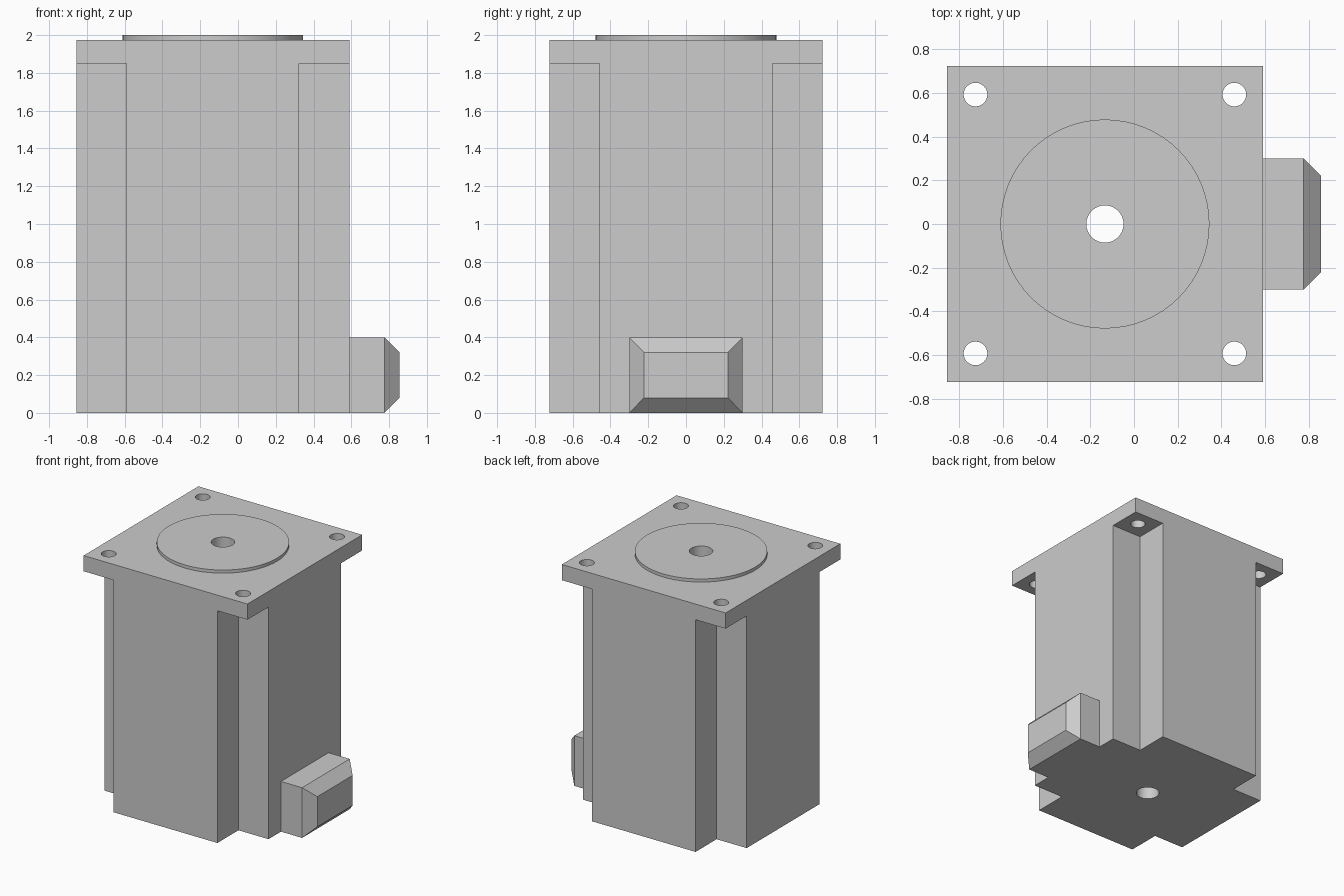
import bpy
import bmesh
from math import radians

cube = bpy.data.objects.get("Cube")
if cube:
    bpy.data.objects.remove(cube, do_unlink=True)

CX = -0.133          # motor axis
HALF = 0.722         # half width of the square housing
CORE = 0.457         # half width between the corner notches
TOP_BODY, TOP_PLATE, TOP = 1.85, 1.975, 2.0
HOLE = 0.592         # bolt hole offset from the axis

grey = bpy.data.materials.new("light grey")
grey.use_nodes = True
colour = (0.604, 0.604, 0.604, 1)
grey.diffuse_color = colour
grey.node_tree.nodes["Principled BSDF"].inputs["Base Color"].default_value = colour


def finish(name, bm):
    bmesh.ops.recalc_face_normals(bm, faces=bm.faces)
    mesh = bpy.data.meshes.new(name)
    bm.to_mesh(mesh)
    bm.free()
    mesh.materials.append(grey)
    obj = bpy.data.objects.new(name, mesh)
    bpy.context.collection.objects.link(obj)
    return obj


def prism(name, outline, z0, z1):
    """Extrude an outline, given around the motor axis, from z0 to z1."""
    bm = bmesh.new()
    face = bm.faces.new([bm.verts.new((CX + x, y, z0)) for x, y in outline])
    ext = bmesh.ops.extrude_face_region(bm, geom=[face])
    top = [v for v in ext["geom"] if isinstance(v, bmesh.types.BMVert)]
    bmesh.ops.translate(bm, verts=top, vec=(0, 0, z1 - z0))
    return finish(name, bm)


def cylinder(name, x, y, radius, z0, z1):
    bpy.ops.mesh.primitive_cylinder_add(vertices=64, radius=radius, depth=z1 - z0,
                                        location=(CX + x, y, (z0 + z1) / 2))
    obj = bpy.context.object
    obj.name = name
    obj.data.materials.append(grey)
    return obj


def select(obj):
    bpy.ops.object.select_all(action='DESELECT')
    obj.select_set(True)
    bpy.context.view_layer.objects.active = obj


def drill(obj, x, y, radius):
    cutter = cylinder("hole_cutter", x, y, radius, -0.2, TOP + 0.2)
    cutter.hide_render = True
    mod = obj.modifiers.new("hole", 'BOOLEAN')
    mod.operation = 'DIFFERENCE'
    mod.solver = 'EXACT'
    mod.object = cutter
    select(obj)
    bpy.ops.object.modifier_apply(modifier=mod.name)
    bpy.data.objects.remove(cutter, do_unlink=True)


# Housing: a square column with a notch down each corner
cross = []
for sx, sy in ((1, 1), (-1, 1), (-1, -1), (1, -1)):
    corner = [(sx * HALF, sy * CORE), (sx * CORE, sy * CORE), (sx * CORE, sy * HALF)]
    cross += corner if sx == sy else corner[::-1]
body = prism("motor_body", cross, 0, TOP_BODY)

# Square mounting plate with four bolt holes
square = [(HALF, HALF), (-HALF, HALF), (-HALF, -HALF), (HALF, -HALF)]
plate = prism("mounting_plate", square, TOP_BODY, TOP_PLATE)
for sx in (1, -1):
    for sy in (1, -1):
        drill(plate, sx * HOLE, sy * HOLE, 0.054)

# Raised round pilot
pilot = cylinder("pilot_disc", 0, 0, 0.478, TOP_PLATE, TOP)

# Shaft bore through everything
for part in (body, plate, pilot):
    drill(part, 0, 0, 0.085)
    select(part)
    bpy.ops.object.shade_smooth_by_angle(angle=radians(30))

# Cable connector: box with a chamfered outer end
bm = bmesh.new()
rings = []
for x, y, z0, z1 in ((CX + HALF, 0.3, 0, 0.4), (0.775, 0.3, 0, 0.4), (0.855, 0.222, 0.08, 0.32)):
    rings.append([bm.verts.new(p) for p in ((x, -y, z0), (x, y, z0), (x, y, z1), (x, -y, z1))])
for a, b in zip(rings, rings[1:]):
    for i in range(4):
        j = (i + 1) % 4
        bm.faces.new((a[i], a[j], b[j], b[i]))
bm.faces.new(rings[0])
bm.faces.new(rings[-1])
finish("cable_connector", bm)
